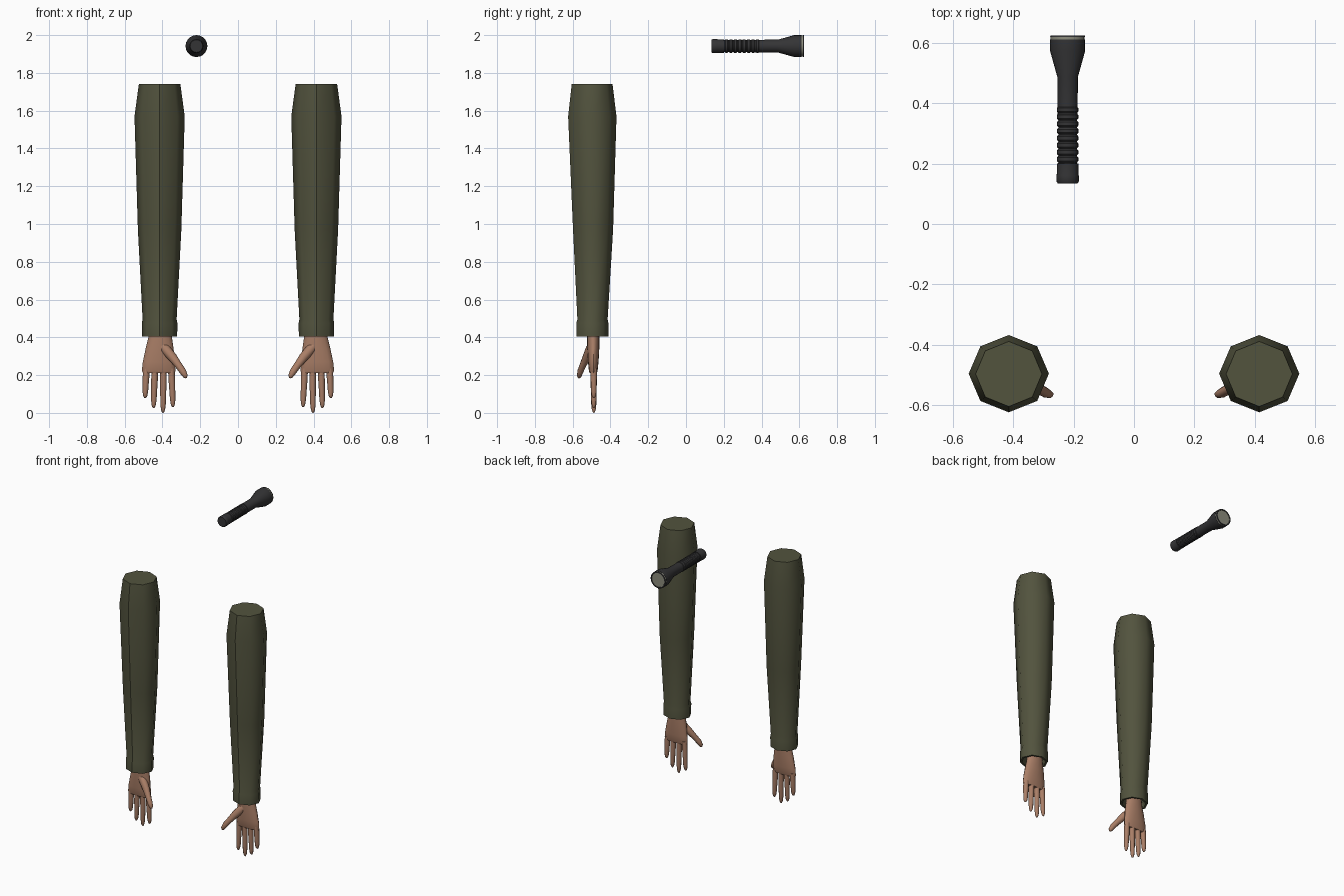
import bpy, bmesh, math
from mathutils import Vector

if "Cube" in bpy.data.objects:
    bpy.data.objects.remove(bpy.data.objects["Cube"], do_unlink=True)


def material(name, color):
    m = bpy.data.materials.new(name)
    m.use_nodes = True
    m.diffuse_color = (*color, 1)
    bsdf = m.node_tree.nodes["Principled BSDF"]
    bsdf.inputs["Base Color"].default_value = (*color, 1)
    bsdf.inputs["Roughness"].default_value = 0.8
    return m


OLIVE = material("olive cloth", (0.085, 0.087, 0.048))
SKIN = material("skin", (0.40, 0.21, 0.135))
BLACK = material("black metal", (0.034, 0.034, 0.036))
GLASS = material("pale lens", (0.27, 0.27, 0.21))


def loft(name, sections, sides, mat, axis, ref=(0, 1, 0), angle=50):
    """Skin rings (centre, radius_u, radius_v) set square to the axis."""
    d = Vector(axis).normalized()
    u = Vector(ref).cross(d).normalized()
    v = d.cross(u)
    bm = bmesh.new()
    rings = []
    for centre, ru, rv in sections:
        ring = []
        for k in range(sides):
            a = math.tau * k / sides
            ring.append(bm.verts.new(Vector(centre) + u * ru * math.cos(a) + v * rv * math.sin(a)))
        rings.append(ring)
    for lo, hi in zip(rings, rings[1:]):
        for k in range(sides):
            n = (k + 1) % sides
            bm.faces.new((lo[k], lo[n], hi[n], hi[k]))
    bm.faces.new(rings[0][::-1])
    bm.faces.new(rings[-1])
    bmesh.ops.recalc_face_normals(bm, faces=bm.faces)
    mesh = bpy.data.meshes.new(name)
    bm.to_mesh(mesh)
    bm.free()
    mesh.materials.append(mat)
    mesh.shade_smooth()
    mesh.set_sharp_from_angle(angle=math.radians(angle))
    obj = bpy.data.objects.new(name, mesh)
    bpy.context.collection.objects.link(obj)
    return obj


def digit(name, start, end, r, sides=10):
    """Tapered finger with a rounded tip."""
    a, b = Vector(start), Vector(end)
    steps = [(0, 1), (0.3, 1.0), (0.5, 0.92), (0.8, 0.82), (0.92, 0.64), (0.98, 0.36), (1, 0.1)]
    return loft(name, [(a.lerp(b, t), r * f, r * f) for t, f in steps], sides, SKIN, b - a)


# Sleeve rings: height, depth centre, half width, half depth (starts inside the cuff)
SLEEVE = [(0.47, -0.495, 0.066, 0.060), (0.405, -0.496, 0.080, 0.073),
          (0.405, -0.496, 0.093, 0.085), (0.475, -0.496, 0.094, 0.085),
          (0.495, -0.495, 0.090, 0.080), (0.97, -0.492, 0.115, 0.106),
          (1.57, -0.496, 0.133, 0.128), (1.74, -0.497, 0.110, 0.108)]

# Palm rings: height, offset outward, half width, half depth
PALM = [(0.212, 0.005, 0.084, 0.019), (0.222, 0.005, 0.089, 0.023), (0.27, 0.004, 0.085, 0.028),
        (0.34, 0.0, 0.074, 0.032), (0.40, -0.003, 0.062, 0.033), (0.46, -0.003, 0.055, 0.033)]

# Finger roots and tips: root offset outward, tip offset outward, tip height
FINGERS = [("little", 0.070, 0.077, 0.078), ("ring", 0.025, 0.032, 0.025),
           ("middle", -0.020, -0.018, 0.0), ("index", -0.062, -0.071, 0.03)]

for side, s in (("right", -1), ("left", 1)):
    cx = 0.415 * s
    sleeve = loft(side + "_sleeve", [((cx, y, z), rx, ry) for z, y, rx, ry in SLEEVE],
                  8, OLIVE, (0, 0, 1))
    # Crisp seam down the front of the sleeve
    verts = sleeve.data.vertices
    for e in sleeve.data.edges:
        if all(abs(verts[i].co.x - cx) < 0.005 and verts[i].co.y < -0.5 for i in e.vertices):
            e.use_edge_sharp = True

    loft(side + "_palm", [((cx + s * o, -0.491, z), rx, ry) for z, o, rx, ry in PALM],
         16, SKIN, (0, 0, 1))
    for label, root, tip, z in FINGERS:
        digit(f"{side}_{label}_finger", (cx + s * root, -0.489, 0.235),
              (cx + s * tip, -0.488, z), 0.0175)

    # Thumb: fleshy base leaning inward and forward, then the tip
    thumb = [(0.010, -0.495, 0.375, 0.016), (-0.030, -0.507, 0.338, 0.027),
             (-0.070, -0.527, 0.292, 0.024), (-0.100, -0.546, 0.252, 0.019),
             (-0.124, -0.560, 0.218, 0.018), (-0.138, -0.566, 0.194, 0.013),
             (-0.142, -0.568, 0.186, 0.005)]
    loft(side + "_thumb", [((cx + s * x, y, z), r, r * 0.9) for x, y, z, r in thumb],
         10, SKIN, (-0.6 * s, -0.3, -0.72))


# Flashlight, turned around an axis running front to back
def turned(name, profile, mat, angle=35):
    return loft(name, [((-0.22, y, 1.942), r, r) for y, r in profile],
                20, mat, (0, 1, 0), (0, 0, 1), angle)


turned("flashlight_tail_cap", [(0.135, 0.025), (0.135, 0.033), (0.141, 0.037),
                               (0.160, 0.037), (0.166, 0.036), (0.200, 0.036)], BLACK)
grip = []
for i in range(9):
    y = 0.18 + i * 0.0235
    grip += [(y, 0.031), (y + 0.005, 0.0355), (y + 0.0165, 0.0355), (y + 0.0215, 0.031)]
turned("flashlight_grip", grip, BLACK)
turned("flashlight_body", [(0.36, 0.033), (0.487, 0.034), (0.573, 0.058), (0.612, 0.058)], BLACK)
turned("flashlight_band", [(0.610, 0.0565), (0.620, 0.0565)], GLASS)
turned("flashlight_rim", [(0.619, 0.058), (0.625, 0.057), (0.625, 0.050), (0.621, 0.048)], BLACK)
turned("flashlight_lens", [(0.618, 0.049), (0.623, 0.049)], GLASS)
